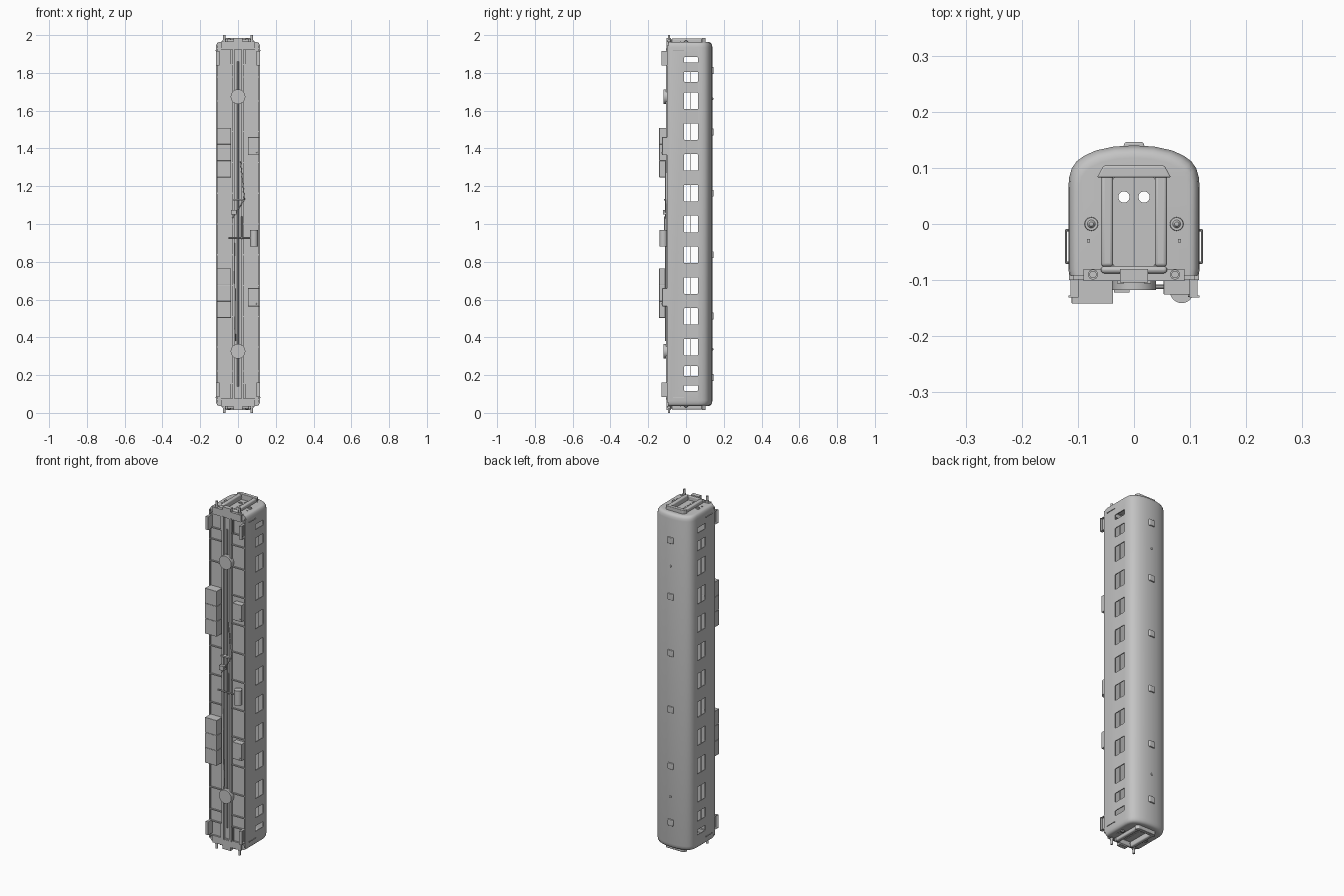
import bpy, bmesh, math
from mathutils import Matrix, Vector

cube = bpy.data.objects.get("Cube")
if cube:
    bpy.data.objects.remove(cube, do_unlink=True)

grey = bpy.data.materials.new("light_grey")
grey.use_nodes = True
grey.diffuse_color = (0.55, 0.55, 0.55, 1)
grey.node_tree.nodes["Principled BSDF"].inputs["Base Color"].default_value = (0.55, 0.55, 0.55, 1)

MID = 1.0          # the coach is symmetric about this height
ENDS = (1, -1)
SIDES = (1, -1)


def box(bm, x, y, z, taper=1.0):
    """Box from (min, max) ranges, z measured from the middle; taper narrows the +y side."""
    cs = [sum(r) / 2 for r in (x, y, z)]
    ds = [abs(r[1] - r[0]) for r in (x, y, z)]
    vs = bmesh.ops.create_cube(bm, size=1)["verts"]
    for v in vs:
        k = taper if v.co.y > 0 else 1
        v.co = (cs[0] + v.co.x * ds[0] * k, cs[1] + v.co.y * ds[1], MID + cs[2] + v.co.z * ds[2])


def rod(bm, a, b, r, r2=None, seg=16):
    """Round bar between two points, z measured from the middle."""
    a, b = Vector(a), Vector(b)
    d = b - a
    m = Matrix.Translation((a + b) / 2 + Vector((0, 0, MID))) @ d.to_track_quat("Z", "Y").to_matrix().to_4x4()
    bmesh.ops.create_cone(bm, cap_ends=True, segments=seg, radius1=r,
                          radius2=r if r2 is None else r2, depth=d.length, matrix=m)


def flip(s, r):
    return (s * r[0], s * r[1])


def make(name, bm, bevel=0, smooth=True):
    bmesh.ops.recalc_face_normals(bm, faces=bm.faces[:])
    me = bpy.data.meshes.new(name)
    bm.to_mesh(me)
    bm.free()
    me.materials.append(grey)
    ob = bpy.data.objects.new(name, me)
    bpy.context.collection.objects.link(ob)
    if bevel:
        mod = ob.modifiers.new("bevel", "BEVEL")
        mod.width, mod.segments, mod.limit_method = bevel, 3, "ANGLE"
    if smooth:
        shade(ob)
    return ob


def shade(ob):
    bpy.ops.object.select_all(action="DESELECT")
    ob.select_set(True)
    bpy.context.view_layer.objects.active = ob
    bpy.ops.object.shade_smooth_by_angle(angle=math.radians(35))


def cut(ob, cutter):
    """Subtract the cutter, bake the result and drop the cutter."""
    mod = ob.modifiers.new("cut", "BOOLEAN")
    mod.operation, mod.object, mod.solver = "DIFFERENCE", cutter, "EXACT"
    cutter.hide_render = True
    dg = bpy.context.evaluated_depsgraph_get()
    me = bpy.data.meshes.new_from_object(ob.evaluated_get(dg))
    ob.modifiers.clear()
    ob.data = me
    bpy.data.objects.remove(cutter, do_unlink=True)
    shade(ob)


# Body shell: arched section lofted along the length with rounded ends
half = [(.115, -.092), (.117, -.08), (.117, .065), (.1155, .083), (.111, .099), (.102, .112),
        (.088, .122), (.068, .131), (.036, .138)]
outline = half + [(0, .14)] + [(-x, y) for x, y in reversed(half)]
stations = [(.963, .84), (.962, .90), (.957, .95), (.949, .98), (.935, 1)]
bm = bmesh.new()
rings = []
for z, k in [(-z, k) for z, k in stations] + [(z, k) for z, k in reversed(stations)]:
    rings.append([bm.verts.new((x * k, y * k if y > 0 else y, MID + z)) for x, y in outline])
n = len(outline)
for a, b in zip(rings, rings[1:]):
    for i in range(n):
        bm.faces.new((a[i], a[(i + 1) % n], b[(i + 1) % n], b[i]))
bm.faces.new(rings[0])
bm.faces.new(rings[-1])
body = make("body_shell", bm)
wall = body.modifiers.new("wall", "SOLIDIFY")
wall.thickness, wall.offset = .005, -1

# Side windows and end door openings
PITCH = .163
windows = [(i * PITCH, .044) for i in range(-4, 5)]
for s in ENDS:
    windows += [(s * .779, .027), (s * .869, .015)]
bm = bmesh.new()
for z, h in windows:
    box(bm, (-.2, .2), (-.01, .063), (z - h, z + h))
for s in ENDS:
    box(bm, (-.037, .037), (-.075, .083), flip(s, (.94, 1)))
cut(body, make("opening_cutter", bm, .004, False))

# Window bars
bm = bmesh.new()
for z, h in windows:
    if h > .02:
        for s in SIDES:
            box(bm, flip(s, (.1125, .1155)), (.0245, .0275), (z - h, z + h))
make("window_bars", bm, smooth=False)

# Double end doors with portholes
bm, holes = bmesh.new(), bmesh.new()
for e in ENDS:
    for s in SIDES:
        box(bm, flip(s, (.0008, .040)), (-.078, .086), flip(e, (.948, .953)))
        rod(holes, (s * .018, .048, e * .93), (s * .018, .048, e * .97), .01, seg=24)
doors = make("end_doors", bm, smooth=False)
cut(doors, make("porthole_cutter", holes, smooth=False))

# Gangway frames, hoods and sills around the end doors
bm, hood = bmesh.new(), bmesh.new()
for e in ENDS:
    for s in SIDES:
        box(bm, flip(s, (.037, .059)), (-.076, .088), flip(e, (.945, .982)))
    box(bm, (-.059, .059), (-.088, -.075), flip(e, (.945, .978)))
    box(hood, (-.066, .066), (.083, .104), flip(e, (.94, .985)), .82)
make("gangway_frames", bm, .006)
make("gangway_hoods", hood, .003)

# End lamps with little sockets below
bm = bmesh.new()
for e in ENDS:
    for s in SIDES:
        p = lambda z: (s * .076, 0, e * z)
        rod(bm, p(.955), p(.967), .0135, .0115, 24)
        rod(bm, p(.967), p(.971), .007, .004, 24)
        box(bm, flip(s, (.078, .084)), (-.033, -.027), flip(e, (.955, .966)))
make("end_lamps", bm)

# Headstocks, buffers and couplers
bm = bmesh.new()
for e in ENDS:
    box(bm, (-.09, .09), (-.102, -.08), flip(e, (.925, .966)))
    box(bm, (-.025, .025), (-.104, -.08), flip(e, (.93, .985)))
    for s in SIDES:
        rod(bm, (s * .073, -.09, e * .94), (s * .073, -.09, e), .0065)
        rod(bm, (s * .073, -.09, e * .96), (s * .073, -.09, e * .975), .009)
make("headstocks_and_buffers", bm)

# Underframe: side sills, centre sills, crossbars
bm = bmesh.new()
for s in SIDES:
    box(bm, flip(s, (.108, .116)), (-.1, -.088), (-.945, .945))
    box(bm, flip(s, (.018, .030)), (-.106, -.088), (-.93, .93))
    for z in [i * PITCH for i in range(-4, 5)] + [-.779, .779, -.845, .845, -.93, .93]:
        box(bm, flip(s, (.03, .11)), (-.099, -.088), (z - .003, z + .003))
    for e in ENDS:
        box(bm, flip(s, (.036, .040)), (-.101, -.088), flip(e, (.845, .93)))
make("underframe", bm, smooth=False)

# Bogie pivots
bm = bmesh.new()
for e in ENDS:
    rod(bm, (0, -.088, e * .674), (0, -.118, e * .674), .039, seg=24)
make("bogie_pivots", bm)

# Equipment boxes and the brake cylinder
bm, tank = bmesh.new(), bmesh.new()
for z in (.378, -.366):
    for i in range(3):
        a = z - .131 + i * .0873
        box(bm, (-.111, -.037), (-.142, -.088), (a, a + .0865))
for z in (.412, -.388):
    box(bm, (.053, .111), (-.126, -.088), (z - .048, z + .048))
    rod(bm, (.1, -.125, z - .035), (.1, -.13, z - .035), .004)
make("equipment_boxes", bm, .0015, False)
rod(tank, (.085, -.12, -.118), (.085, -.12, -.032), .021, seg=24)
for z in (-.1, -.05):
    box(tank, (.08, .09), (-.12, -.088), (z - .004, z + .004))
make("brake_cylinder", tank)

# Brake rods and levers
bm = bmesh.new()
rod(bm, (0, -.1, -.86), (0, -.1, .86), .004, seg=8)
rod(bm, (.014, -.108, .33), (.034, -.108, .13), .0025, seg=8)
rod(bm, (.034, -.108, .13), (-.03, -.108, .03), .0025, seg=8)
rod(bm, (-.014, -.108, -.62), (-.02, -.108, -.075), .0025, seg=8)
rod(bm, (.02, -.112, .04), (.02, -.112, -.08), .0035, seg=8)
rod(bm, (-.05, -.112, -.072), (.085, -.112, -.072), .004, seg=8)
box(bm, (-.036, -.008), (-.122, -.09), (.05, .075))
box(bm, (-.03, .03), (-.116, -.09), (.125, .133))
make("brake_rigging", bm)

# Entrance steps and side handrails
bm, rails = bmesh.new(), bmesh.new()
for e in ENDS:
    for s in SIDES:
        box(bm, flip(s, (.1, .117)), (-.131, -.127), flip(e, (.84, .917)))
        box(bm, flip(s, (.099, .101)), (-.131, -.09), flip(e, (.84, .917)))
        for z in (.84, .915):
            box(bm, flip(s, (.1, .113)), (-.131, -.09), flip(e, (z, z + .002)))
        x = s * .121
        rod(rails, (x, -.07, e * .92), (x, -.01, e * .92), .002, seg=8)
        for y in (-.069, -.011):
            rod(rails, (s * .114, y, e * .92), (x, y, e * .92), .002, seg=8)
make("entrance_steps", bm, smooth=False)
make("handrails", rails)

# Roof ventilators, with small pipes between the outer pairs
bm = bmesh.new()
for i in range(6):
    z = (i - 2.5) * .325
    box(bm, (-.021, .021), (.134, .146), (z - .018, z + .018), .75)
for e in ENDS:
    rod(bm, (0, .135, e * .663), (0, .145, e * .663), .006)
make("roof_vents", bm, .003)
